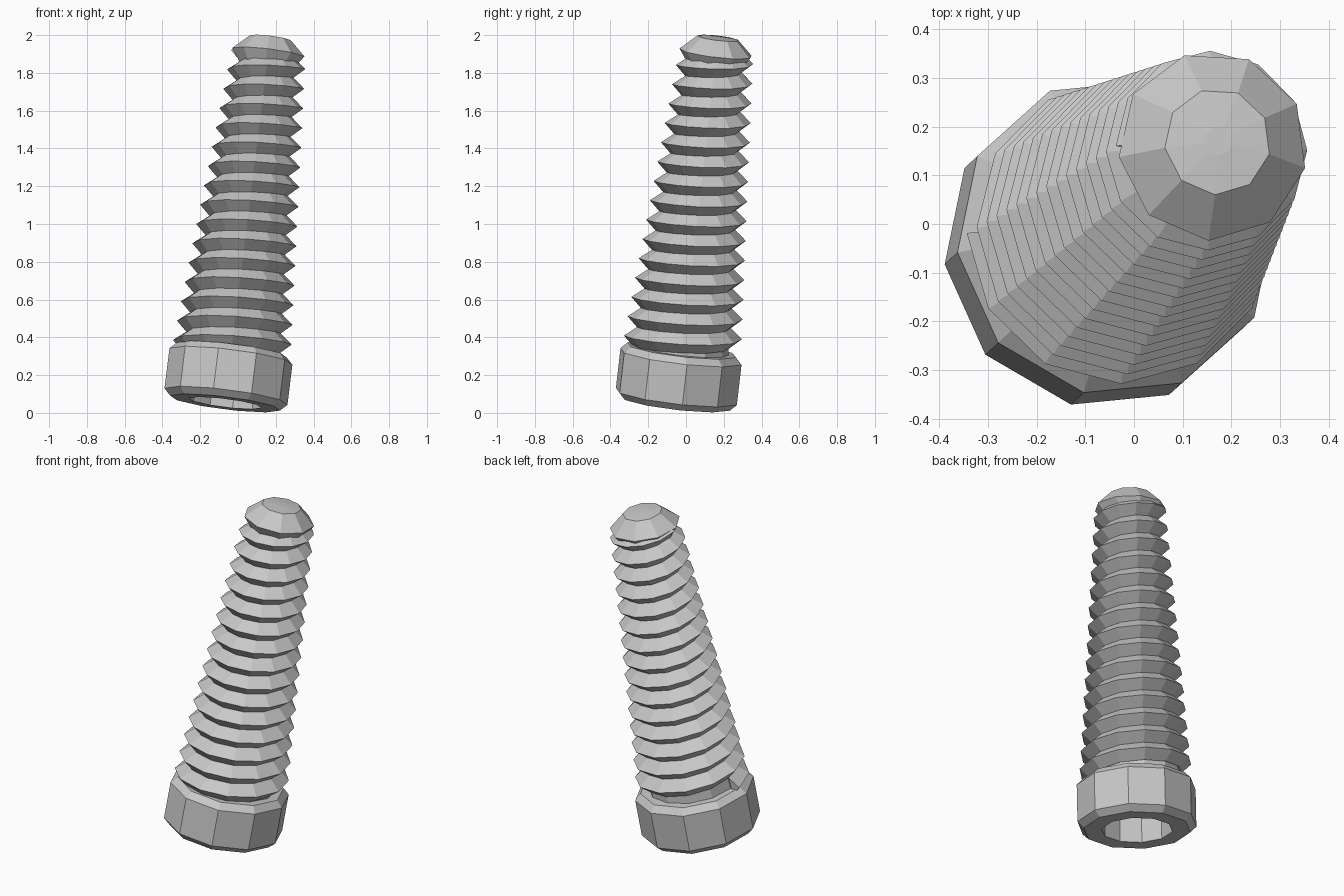
import bpy, bmesh
from math import cos, sin, pi, radians
from mathutils import Matrix, Vector

if "Cube" in bpy.data.objects:
    bpy.data.objects.remove(bpy.data.objects["Cube"], do_unlink=True)

steel = bpy.data.materials.new("grey steel")
steel.use_nodes = True
colour = (0.58, 0.58, 0.58, 1)
steel.diffuse_color = colour
steel.node_tree.nodes["Principled BSDF"].inputs["Base Color"].default_value = colour

# The whole screw leans along this axis, head at the bottom
AXIS = Vector((0.124, 0.116, 1)).normalized()
LEAN = Matrix.Translation((-0.068, -0.055, 0.052)) @ \
    Vector((0, 0, 1)).rotation_difference(AXIS).to_matrix().to_4x4()


def polar(r, angle, h):
    return (r * cos(angle), r * sin(angle), h)


def finish(name, bm):
    bmesh.ops.recalc_face_normals(bm, faces=bm.faces)
    mesh = bpy.data.meshes.new(name)
    bm.to_mesh(mesh)
    bm.free()
    mesh.materials.append(steel)
    obj = bpy.data.objects.new(name, mesh)
    obj.matrix_world = LEAN
    bpy.context.collection.objects.link(obj)


def lathe(name, profile, sides, phase=0.0):
    """Spin (radius, height) rings into a closed faceted solid."""
    bm = bmesh.new()
    rings = [[bm.verts.new(polar(r, phase + 2 * pi * i / sides, h))
              for i in range(sides)] for r, h in profile]
    for a, b in zip(rings, rings[1:]):
        for i in range(sides):
            j = (i + 1) % sides
            bm.faces.new((a[i], a[j], b[j], b[i]))
    bm.faces.new(rings[0])
    bm.faces.new(rings[-1])
    finish(name, bm)


def crest_radius(h):
    return 0.337 - 0.0735 * h


# Head with chamfered rims and a round socket underneath
lathe("head", [(0.195, 0.16), (0.195, 0), (0.295, 0), (0.33, 0.035),
               (0.33, 0.25), (0.295, 0.285)], 10, radians(258))

# Tapered core inside the thread
lathe("shank", [(crest_radius(0.2) - 0.068, 0.2),
                (crest_radius(1.88) - 0.068, 1.88)], 12)

# Rounded tip above the last turn
lathe("tip", [(0.145, 1.81), (0.196, 1.88), (0.11, 1.96), (0.03, 1.967)],
      9, radians(227))

# Sharp V thread winding up the shank
PITCH, STEPS, TURNS, START = 0.1047, 12, 15, 0.3
bm = bmesh.new()
roots, crests = [], []
for i in range(STEPS * (TURNS + 1) + 1):
    angle = pi + 2 * pi * i / STEPS
    h = START + PITCH * i / STEPS
    low = h - PITCH / 2
    roots.append(bm.verts.new(polar(crest_radius(low) - 0.06, angle, low)))
    if i <= STEPS * TURNS:
        crests.append(bm.verts.new(polar(crest_radius(h), angle, h)))
for i in range(STEPS * TURNS):
    bm.faces.new((roots[i], roots[i + 1], crests[i + 1], crests[i]))
    bm.faces.new((crests[i], crests[i + 1],
                  roots[i + 1 + STEPS], roots[i + STEPS]))
for i in (0, STEPS * TURNS):
    bm.faces.new((roots[i], crests[i], roots[i + STEPS]))
finish("thread", bm)
